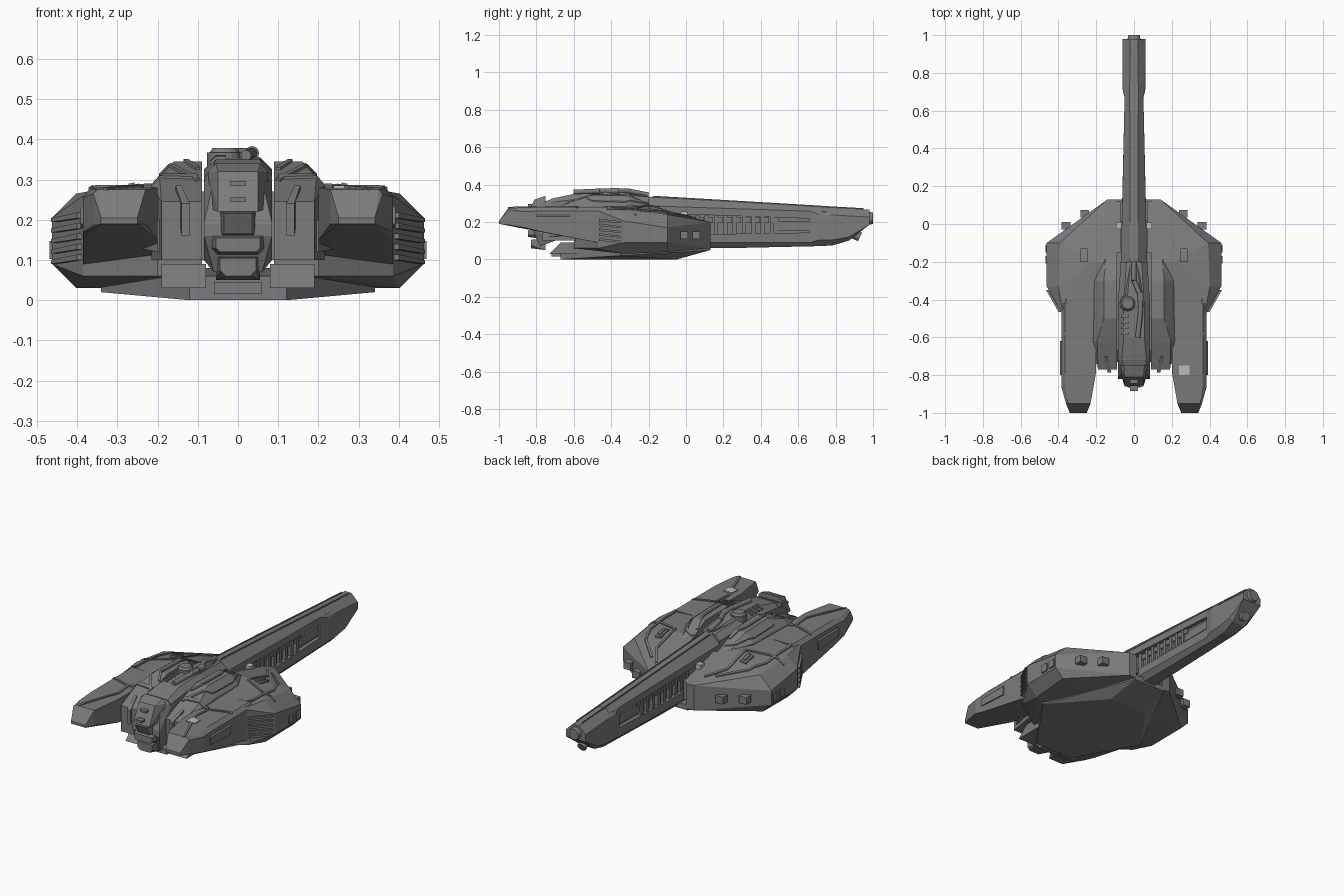
import bpy, bmesh, math
from mathutils import Vector
from mathutils.bvhtree import BVHTree

old = bpy.data.objects.get("Cube")
if old:
    bpy.data.objects.remove(old)


def material(name, value):
    mat = bpy.data.materials.new(name)
    mat.use_nodes = True
    colour = (value, value, value, 1)
    mat.diffuse_color = colour
    mat.node_tree.nodes["Principled BSDF"].inputs["Base Color"].default_value = colour
    return mat


HULL = material("hull grey", .2)
LIGHT = material("light grey", .5)
SLOT = .09      # half width of the central slot
UP = Vector((0, 0, 1))
surfaces = []


def finish(name, bm, mat=HULL):
    bmesh.ops.recalc_face_normals(bm, faces=bm.faces)
    mesh = bpy.data.meshes.new(name)
    bm.to_mesh(mesh)
    bm.free()
    mesh.materials.append(mat)
    obj = bpy.data.objects.new(name, mesh)
    bpy.context.scene.collection.objects.link(obj)


def flip(points):
    return [(-p[0], *p[1:]) for p in points]


def section(y, out, low, high, inner=0, cut=0, tuck=0, lean=0):
    """Cross-section at y with chamfered outer corners; lean moves its top along y."""
    corners = [(inner, low), (out - tuck, low), (out, low + tuck),
               (out, high - cut), (out - cut, high), (inner, high)]
    return [(x, y + lean * (z - low) / (high - low), z) for x, z in corners]


def block(x, y, z, wide, long, tall):
    return [(x + side * wide / 2, y + end * long / 2, z + level * tall / 2)
            for side in (-1, 1) for end in (-1, 1) for level in (-1, 1)]


def convex(name, points, mat=HULL):
    """Faceted solid wrapped round a few cross-sections."""
    bm = bmesh.new()
    for p in points:
        bm.verts.new(p)
    bmesh.ops.remove_doubles(bm, verts=bm.verts, dist=.0001)
    out = bmesh.ops.convex_hull(bm, input=list(bm.verts))
    loose = {v for v in out["geom_interior"] + out["geom_unused"] if isinstance(v, bmesh.types.BMVert)}
    bmesh.ops.delete(bm, geom=list(loose), context="VERTS")
    bmesh.ops.dissolve_limit(bm, angle_limit=math.radians(1), verts=bm.verts, edges=bm.edges)
    surfaces.append(BVHTree.FromBMesh(bm))
    finish(name, bm, mat)


def pair(name, *parts, mat=HULL):
    points = [p for part in parts for p in part]
    convex("left_" + name, points, mat)
    convex("right_" + name, flip(points), mat)


def centred(name, *parts):
    points = [p for part in parts for p in part]
    convex(name, points + flip(points))


def surface_z(spot):
    hits = [tree.ray_cast(Vector((*spot, 1)), -UP)[0] for tree in surfaces]
    return max([hit.z for hit in hits if hit] or [0])


def strip(name, route, width, rise, mat=HULL, steps=6):
    """Raised strip that follows the top surface along a plan route."""
    bm = bmesh.new()
    for a, b in zip(route, route[1:]):
        a, b = Vector(a), Vector(b)
        across = (b - a).orthogonal().normalized() * width / 2
        rings = []
        for i in range(steps + 1):
            mid = a.lerp(b, i / steps)
            ring = []
            for spot, offsets in ((mid - across, (-.01, rise)), (mid + across, (rise, -.01))):
                ring += [bm.verts.new((*spot, surface_z(spot) + d)) for d in offsets]
            rings.append(ring)
        for p, q in zip(rings, rings[1:]):
            for k in range(len(p)):
                bm.faces.new((p[k], p[k - 1], q[k - 1], q[k]))
        bm.faces.new(rings[0])
        bm.faces.new(rings[-1])
    finish(name, bm, mat)


def trim(name, route, width=.012, rise=.006):
    strip("left_" + name, route, width, rise)
    strip("right_" + name, flip(route), width, rise)


def rod(name, a, b, radius, tip=None, sides=16):
    a, b = Vector(a), Vector(b)
    bm = bmesh.new()
    bmesh.ops.create_cone(bm, cap_ends=True, segments=sides, radius1=radius,
                          radius2=tip or radius, depth=(b - a).length)
    turn = (b - a).to_track_quat("Z", "Y")
    for v in bm.verts:
        v.co = turn @ v.co + (a + b) / 2
    finish(name, bm)


# Belly and side pods
centred("belly",
        section(y=-.67, out=.12, low=0, high=.06),
        section(y=-.05, out=.12, low=0, high=.08),
        section(y=-.35, out=.34, low=.02, high=.08),
        section(y=.13, out=.1, low=.05, high=.08))
pair("pod",
     section(y=-.6, inner=SLOT, out=.2, low=.06, high=.28),
     section(y=-.47, inner=SLOT, out=.385, low=.06, high=.27, cut=.01),
     section(y=-.33, inner=SLOT, out=.462, low=.03, high=.265, cut=.06, tuck=.06),
     section(y=-.1, inner=SLOT, out=.462, low=.04, high=.24, cut=.07, tuck=.05),
     section(y=-.2, inner=SLOT, out=.22, low=.04, high=.285),
     section(y=.13, inner=SLOT, out=.14, low=.06, high=.2))

# Forward prongs
pair("prong",
     section(y=-1, inner=.25, out=.34, low=.19, high=.205),
     section(y=-.95, inner=.23, out=.36, low=.19, high=.275, cut=.01),
     section(y=-.86, inner=.22, out=.385, low=.17, high=.275, cut=.02),
     section(y=-.78, inner=.2, out=.385, low=.15, high=.28, cut=.02),
     section(y=-.42, inner=.2, out=.385, low=.08, high=.28, cut=.02))
pair("prong_side_panel",
     section(y=-.8, inner=.37, out=.392, low=.19, high=.25, cut=.02),
     section(y=-.62, inner=.37, out=.392, low=.18, high=.25, cut=.02))

# Shoulders beside the spine, with front plates
pair("shoulder",
     section(y=-.77, inner=SLOT, out=.19, low=.1, high=.245),
     section(y=-.62, inner=SLOT, out=.215, low=.1, high=.305, cut=.02),
     section(y=-.5, inner=SLOT, out=.21, low=.1, high=.345, cut=.05),
     section(y=-.3, inner=SLOT, out=.21, low=.1, high=.34, cut=.05),
     section(y=-.18, inner=SLOT, out=.15, low=.1, high=.28))
pair("front_foot",
     section(y=-.73, inner=.08, out=.19, low=.03, high=.09, lean=.06),
     section(y=-.5, inner=.08, out=.19, low=.03, high=.09))
pair("front_fin",
     section(y=-.74, inner=.18, out=.2, low=.12, high=.2),
     section(y=-.65, inner=.18, out=.25, low=.13, high=.17, cut=.02),
     section(y=-.6, inner=.18, out=.25, low=.13, high=.2))
pair("shoulder_rib",
     section(y=-.785, inner=.12, out=.14, low=.16, high=.24),
     section(y=-.7, inner=.14, out=.155, low=.25, high=.285))

# Spine and stacked front head
centred("spine",
        section(y=-.72, out=.085, low=.1, high=.325, cut=.02),
        section(y=-.6, out=.085, low=.1, high=.35, cut=.03),
        section(y=-.42, out=.085, low=.1, high=.355, cut=.03),
        section(y=-.2, out=.07, low=.1, high=.335, cut=.03))
centred("head_core",
        section(y=-.78, out=.06, low=.07, high=.3),
        section(y=-.82, out=.085, low=.16, high=.19),
        section(y=-.7, out=.085, low=.1, high=.33, cut=.02))
centred("brow",
        section(y=-.86, out=.05, low=.22, high=.32, lean=.05),
        section(y=-.75, out=.075, low=.23, high=.34, cut=.02))
centred("visor",
        section(y=-.84, out=.035, low=.165, high=.215, lean=-.025),
        section(y=-.8, out=.045, low=.16, high=.22))
centred("jaw",
        section(y=-.845, out=.055, low=.12, high=.155, tuck=.01),
        section(y=-.77, out=.075, low=.11, high=.17, tuck=.02))
centred("chin",
        section(y=-.83, out=.045, low=.06, high=.105, tuck=.015),
        section(y=-.75, out=.055, low=.05, high=.11))
for z in (.25, .29):
    centred("brow_vent", block(0, z - 1.12, z, .04, .03, .012))
centred("chin_plate", block(0, -.69, .03, .12, .06, .03))

# Long barrel: rails, core and muzzle
centred("barrel_top_rail",
        section(y=-.24, out=.07, low=.25, high=.338, cut=.05),
        section(y=.05, out=.065, low=.245, high=.32, cut=.04),
        section(y=.75, out=.048, low=.215, high=.28, cut=.025))
centred("barrel_bottom_rail",
        section(y=-.2, out=.07, low=.06, high=.13, tuck=.03),
        section(y=.3, out=.058, low=.062, high=.115, tuck=.025),
        section(y=.75, out=.048, low=.072, high=.145, tuck=.02))
centred("barrel_core",
        section(y=-.1, out=.036, low=.08, high=.28),
        section(y=.78, out=.03, low=.12, high=.25))
centred("muzzle",
        section(y=.66, out=.048, low=.09, high=.26),
        section(y=.71, out=.06, low=.074, high=.28, cut=.04, tuck=.03),
        section(y=.78, out=.06, low=.074, high=.278, cut=.04, tuck=.03),
        section(y=.87, out=.06, low=.1, high=.273, cut=.04, tuck=.02),
        section(y=.98, out=.06, low=.185, high=.266, cut=.04))
rod("muzzle_cap", (0, .97, .22), (0, 1, .22), radius=.036, tip=.03)
rod("muzzle_port", (0, .89, .14), (0, .93, .12), radius=.025)
for i in range(9):
    y = .06 + i * .05
    centred("barrel_rib", block(0, y, .175, .1, .022, .12))
    centred("barrel_rib_clamp", block(0, y + .02, .21, .09, .03, .03))
centred("barrel_slide", block(0, .57, .18, .08, .2, .05))
pair("barrel_bracket", block(.08, -.01, .24, .03, .035, .03), mat=LIGHT)
pair("barrel_cheek",
     section(y=-.15, inner=.07, out=SLOT, low=.1, high=.27),
     section(y=.12, inner=.07, out=SLOT, low=.1, high=.2))

# Surface trim on pods, prongs, shoulders and spine
trim("prong_edge", [(.33, -.95), (.24, -.72), (.25, -.62), (.37, -.58)])
trim("shoulder_edge", [(.1, -.2), (.15, -.22), (.19, -.32), (.19, -.5), (.14, -.58), (.1, -.64)])
trim("shoulder_inner", [(.1, -.24), (.13, -.34), (.13, -.5), (.1, -.56)])
trim("shoulder_crossbar", [(.1, -.62), (.24, -.61)], width=.02)
trim("pod_panel", [(.15, .05), (.22, -.05), (.22, -.22), (.34, -.27), (.42, -.27)])
trim("pod_rim", [(.36, -.42), (.36, -.2), (.32, -.1), (.2, .02)])
trim("pod_hatch", [(.265, -.2), (.265, -.13)], width=.038, rise=.01)
trim("pod_hatch_slot", [(.265, -.19), (.265, -.14)], width=.015, rise=.016)
trim("barrel_seam", [(.02, -.18), (.018, .95)], width=.004)
strip("prong_marker", [(.265, -.8), (.265, -.75)], width=.055, rise=.006, mat=LIGHT)
for i in range(4):
    y = -.49 - i * .03
    strip("spine_step", [(-.07, y), (-.03, y)], width=.014, rise=.008)

# Roof dome, fairing and feed tube
dome = Vector((-.033, -.42, .33))
rod("roof_dome_base", dome, dome + UP * .037, radius=.044)
rod("roof_dome_top", dome + UP * .037, dome + UP * .048, radius=.038, tip=.03)
centred("roof_fairing",
        section(y=-.44, out=.06, low=.34, high=.368, cut=.02),
        section(y=-.22, out=.02, low=.33, high=.345))
tube = [(0, -.2, .345), (0, -.3, .365), (.035, -.38, .366), (.035, -.46, .366), (.02, -.6, .36)]
for a, b in zip(tube, tube[1:]):
    rod("feed_tube", a, b, radius=.013)
rod("feed_tube_joint", (.035, -.36, .366), (.035, -.41, .366), radius=.017)

# Louvres on the angled cheeks, rear and side windows
for i in range(5):
    z = .1 + i * .026
    pair("pod_louvre",
         section(y=-.465, inner=.38, out=.4, low=z, high=z + .014),
         section(y=-.35, inner=.44, out=.465, low=z - .01, high=z))
for x, y in ((.26, .055), (.36, -.01)):
    pair("rear_window", block(x, y, .13, .045, .04, .04))
for y in (-.13, -.19):
    pair("side_window", block(.462, y, .125, .014, .04, .045))
